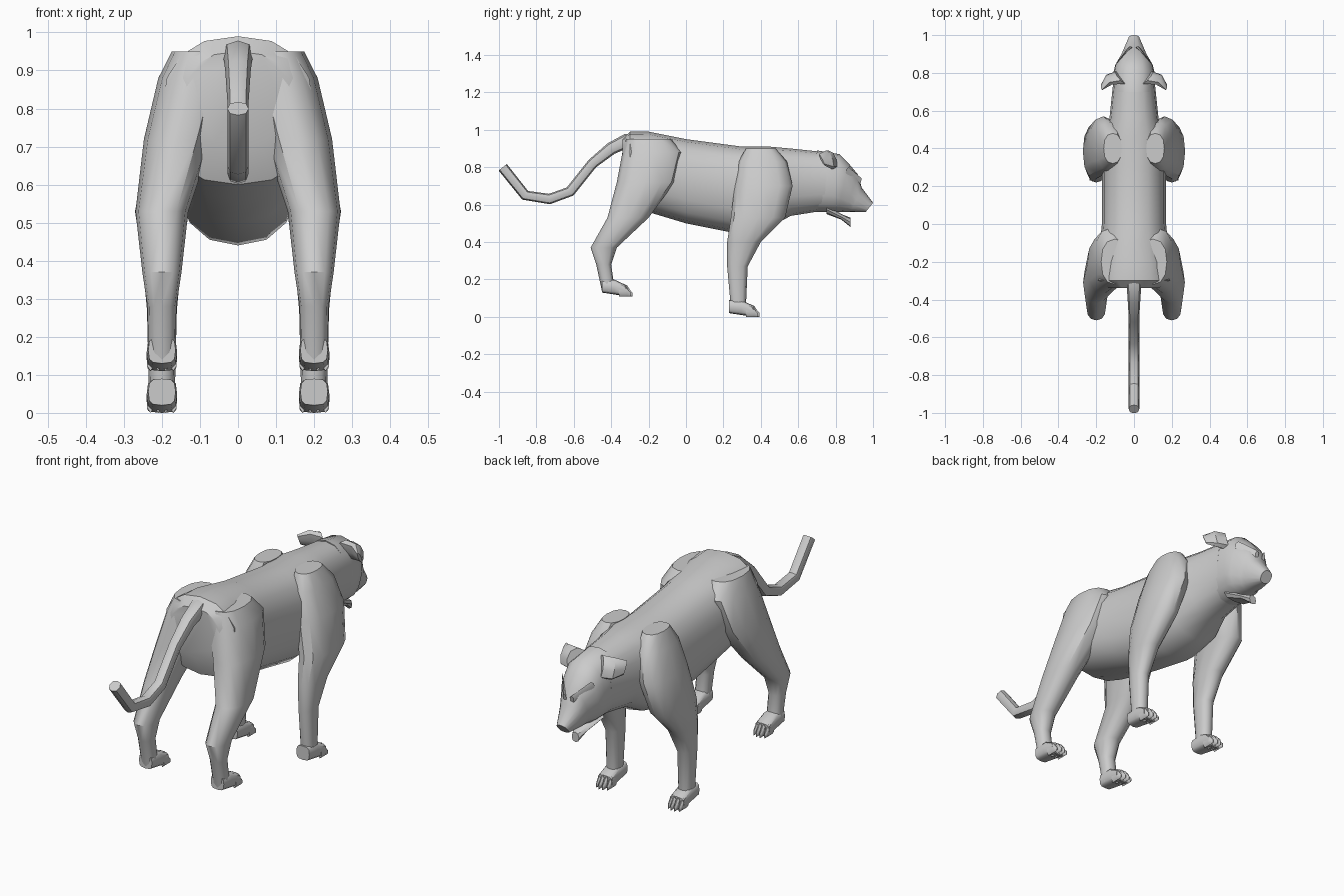
import bpy, bmesh, math
from mathutils import Vector

default_cube = bpy.data.objects.get("Cube")
if default_cube:
    bpy.data.objects.remove(default_cube, do_unlink=True)

grey = (.6, .6, .6, 1)
fur = bpy.data.materials.new("pale_grey_fur")
fur.use_nodes = True
fur.diffuse_color = grey
fur.node_tree.nodes["Principled BSDF"].inputs["Base Color"].default_value = grey


def superellipse(angle, squareness):
    """Return a point on a rounded square as cosine and sine parts."""
    parts = math.cos(angle), math.sin(angle)
    return [math.copysign(abs(part) ** squareness, part) for part in parts]


def loft(name, rings, sides=12, squareness=.85, mirrored=False):
    """Skin rings, each given by two opposite points and a half width vector."""
    bm = bmesh.new()
    loops = []
    for start, end, width in rings:
        start, end, width = Vector(start), Vector(end), Vector(width)
        middle, half = (start + end) / 2, (start - end) / 2
        loop = []
        for index in range(sides):
            along, across = superellipse(math.tau * index / sides, squareness)
            loop.append(bm.verts.new(middle + half * along + width * across))
        loops.append(loop)
    for lower, upper in zip(loops, loops[1:]):
        for index in range(sides):
            previous = index - 1
            bm.faces.new((lower[previous], lower[index], upper[index], upper[previous]))
    bm.faces.new(loops[0])
    bm.faces.new(loops[-1])
    bmesh.ops.recalc_face_normals(bm, faces=bm.faces)

    mesh = bpy.data.meshes.new(name)
    bm.to_mesh(mesh)
    bm.free()
    mesh.materials.append(fur)
    part = bpy.data.objects.new(name, mesh)
    bpy.context.collection.objects.link(part)
    if mirrored:
        part.modifiers.new("left_and_right", 'MIRROR')
    bpy.ops.object.select_all(action='DESELECT')
    part.select_set(True)
    bpy.context.view_layer.objects.active = part
    bpy.ops.object.shade_smooth_by_angle(angle=math.radians(40))


def upright(y, top, bottom, half_width, x=0):
    """Cross-section standing straight up."""
    return (x, y, top), (x, y, bottom), (half_width, 0, 0)


def head_slice(y, top, chin_y, half_width):
    """Cross-section leaning forward from a level jaw line."""
    jaw_line = .56
    return (0, y, top), (0, chin_y, jaw_line), (half_width, 0, 0)


def ear_slice(x, y, half_height, thickness):
    """Upright leaf section whose lower edge sits further forward."""
    middle, slant = .84, .03
    return ((x, y, middle + half_height), (x, y + slant, middle - half_height),
            (thickness, thickness, 0))


def leg(name, outline, fullness):
    """Leg from back edge, front edge and height; it leans in above the elbow."""
    foot_x, elbow, lean, bone = .2, .55, .25, .02
    rings = []
    for back, front, height in outline:
        x = foot_x - lean * max(0, height - elbow)
        half_width = bone + fullness * (front - back) / 2
        rings.append(((x, back, height), (x, front, height), (half_width, 0, 0)))
    loft(name, rings, mirrored=True)


def paw(name, heel, ground):
    """Sole block with four clawed toes."""
    foot_x, half_width, thickness, length = .2, .04, .06, .13
    instep, toe_start = heel + length / 2, heel + length * .7
    ankle, knuckle = ground + thickness * 1.5, ground + thickness
    loft(name + "_paw", [
        upright(heel, ankle, ground + .02, half_width * .9, foot_x),
        upright(instep, ankle, ground + .01, half_width, foot_x),
        upright(heel + length, knuckle, ground, half_width, foot_x),
    ], squareness=.6, mirrored=True)
    toe_width = half_width / 4
    for number, offset in enumerate((-3, -1, 1, 3)):
        x = foot_x + offset * toe_width
        tip = heel + length * 1.3 - abs(offset) * .005
        loft(f"{name}_toe_{number}", [
            upright(toe_start, knuckle, ground, toe_width, x),
            upright(tip - .03, knuckle, ground, toe_width, x),
            upright(tip - .01, ground + thickness / 2, ground, toe_width * .8, x),
            upright(tip, ground + .02, ground, toe_width * .2, x),
        ], sides=6, mirrored=True)


def tail(path, radius):
    """Tube along a path, thicker toward the rump."""
    centres = [Vector((0, y, z)) for y, z in path]
    rings = []
    for index, centre in enumerate(centres):
        before = centres[max(index - 1, 0)]
        after = centres[min(index + 1, len(centres) - 1)]
        thickness = radius * max(1, 1.6 - index * .2)
        sideways = Vector((thickness, 0, 0))
        normal = (after - before).normalized().cross(sideways)
        rings.append((centre + normal, centre - normal, sideways))
    loft("tail", rings, sides=8)


# Torso and neck, rump first
loft("body", [
    upright(-.34, .95, .7, .14),
    upright(-.3, .99, .6, .2),
    upright(-.2, .99, .56, .19),
    upright(0, .95, .5, .17),
    upright(.3, .91, .44, .17),
    upright(.45, .91, .48, .17),
    upright(.56, .9, .54, .13),
    upright(.75, .88, .57, .11),
], sides=16)

# Skull and muzzle
loft("head", [
    head_slice(.7, .89, .7, .11),
    head_slice(.82, .87, .78, .11),
    head_slice(.87, .82, .81, .1),
    head_slice(.92, .76, .85, .07),
    head_slice(.94, .69, .88, .06),
    head_slice(1, .61, .96, .03),
], sides=16)

# Open lower jaw
loft("lower_jaw", [
    upright(.75, .6, .55, .07),
    upright(.83, .55, .52, .04),
    upright(.88, .53, .48, .02),
], sides=8)

# Slanted brow over each eye
loft("brow", [
    ((.02, .94, .74), (.02, .93, .7), (.01, 0, 0)),
    ((.08, .87, .8), (.08, .86, .76), (.01, -.01, 0)),
], sides=6, mirrored=True)

# Backswept ears
loft("ear", [
    ear_slice(.07, .76, .05, .03),
    ear_slice(.13, .75, .05, .02),
    ear_slice(.17, .71, .03, .005),
], sides=8, mirrored=True)

tail([(-.2, .93), (-.32, .94), (-.4, .9), (-.5, .82), (-.62, .67),
      (-.73, .63), (-.86, .65), (-.98, .8)], radius=.028)

leg("hind_leg", [
    (-.32, -.08, .95), (-.34, -.02, .88), (-.37, -.06, .72), (-.42, -.2, .53),
    (-.51, -.37, .37), (-.48, -.4, .28), (-.45, -.38, .14),
], fullness=.45)

leg("front_leg", [
    (.32, .48, .9), (.28, .54, .83), (.26, .57, .7), (.24, .53, .53),
    (.22, .4, .4), (.22, .33, .27), (.24, .32, .05),
], fullness=.35)

paw("hind", heel=-.45, ground=.11)
paw("front", heel=.23, ground=0)
